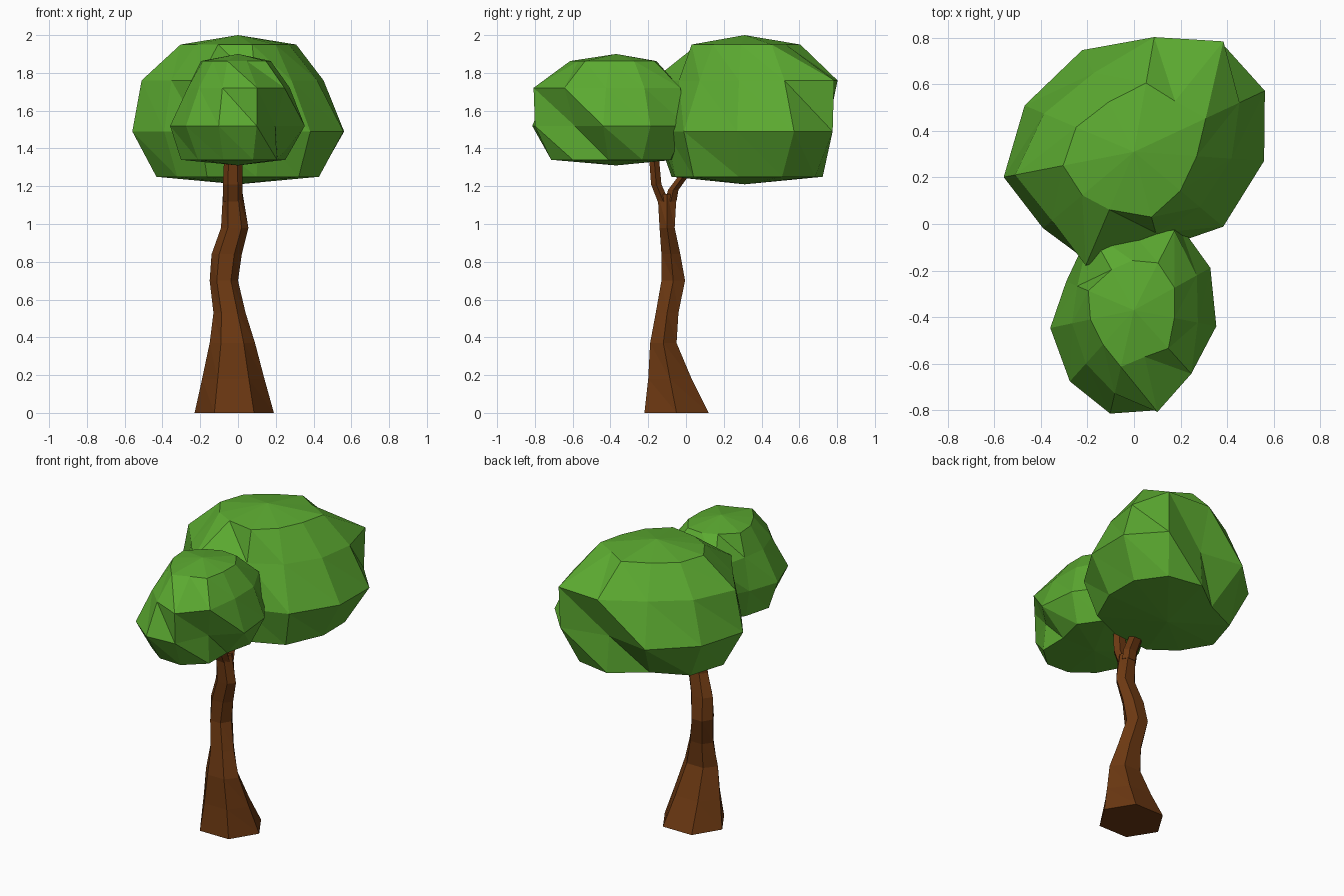
import bpy
import bmesh
from math import cos, sin, radians

default_cube = bpy.data.objects.get("Cube")
if default_cube:
    bpy.data.objects.remove(default_cube, do_unlink=True)


def make_material(name, colour):
    material = bpy.data.materials.new(name)
    material.use_nodes = True
    material.diffuse_color = (*colour, 1)
    shader = material.node_tree.nodes["Principled BSDF"]
    shader.inputs["Base Color"].default_value = (*colour, 1)
    shader.inputs["Roughness"].default_value = 0.9
    return material


leaf_green = make_material("leaf green", (0.105, 0.40, 0.03))
bark_brown = make_material("bark brown", (0.15, 0.04, 0.006))


def skin_rings(name, rings, material, bottom=None, top=None):
    """Join a stack of point rings with triangles; close the ends with a fan or a cap."""
    bm = bmesh.new()
    loops = [[bm.verts.new(point) for point in ring] for ring in rings]
    count = len(loops[0])
    for lower, upper in zip(loops, loops[1:]):
        for i in range(count):
            j = (i + 1) % count
            bm.faces.new((lower[i], lower[j], upper[i]))
            bm.faces.new((lower[j], upper[j], upper[i]))
    for loop, tip in ((loops[0], bottom), (loops[-1], top)):
        if tip is None:
            bm.faces.new(loop)
        else:
            apex = bm.verts.new(tip)
            for i in range(count):
                bm.faces.new((loop[i], loop[(i + 1) % count], apex))
    bmesh.ops.recalc_face_normals(bm, faces=bm.faces)
    mesh = bpy.data.meshes.new(name)
    bm.to_mesh(mesh)
    bm.free()
    mesh.materials.append(material)
    part = bpy.data.objects.new(name, mesh)
    bpy.context.collection.objects.link(part)
    return part


# Shared leaf mass: height above its underside, then a radius (percent) per angle
CROWN_ANGLES = (-4, 25, 51, 80, 117, 157, 191, 220, 247, 285, 320)
CROWN_LAYERS = [
    (.04, (43, 47, 48, 42, 29, 39, 44, 42, 42, 38, 42)),
    (.28, (56, 62, 60, 40, 49, 51, 57, 51, 51, 43, 50)),
    (.55, (42, 50, 61, 50, 38, 42, 52, 46, 53, 36, 37)),
    (.74, (27, 34, 28, 30, 24, 27, 31, 29, 27, 29, 26))]
CROWN_HEIGHT = .79


def crown(name, centre_y, bottom_z, turn, width, height):
    """Place the faceted leaf mass, turned and scaled."""
    rings = []
    for level, radii in CROWN_LAYERS:
        rings.append([(width * r / 100 * cos(radians(a + turn)),
                       centre_y + width * r / 100 * sin(radians(a + turn)),
                       bottom_z + height * level)
                      for a, r in zip(CROWN_ANGLES, radii)])
    return skin_rings(name, rings, leaf_green, bottom=(0, centre_y, bottom_z),
                      top=(0, centre_y, bottom_z + height * CROWN_HEIGHT))


def limb(name, sections):
    """Six-sided limb through sections given as height, x range and y range."""
    rings = []
    for height, left, right, front, back in sections:
        centre_x, centre_y = (left + right) / 2, (front + back) / 2
        radius_x, radius_y = (right - left) / 2, (back - front) / 2 / sin(radians(60))
        rings.append([(centre_x + radius_x * cos(radians(a)),
                       centre_y + radius_y * sin(radians(a)), height)
                      for a in range(0, 360, 60)])
    return skin_rings(name, rings, bark_brown)


# Large rear crown and its smaller, turned copy in front
crown("large_crown", centre_y=.31, bottom_z=1.21, turn=0, width=1, height=1)
crown("small_crown", centre_y=-.37, bottom_z=1.31, turn=-128, width=.735, height=.747)

# Crooked trunk with a flared foot
limb("trunk", [(0, -.23, .19, -.22, .12),
               (.18, -.19, .14, -.2, .03),
               (.37, -.15, .09, -.19, -.05),
               (.53, -.13, .04, -.16, -.04),
               (.7, -.15, 0, -.13, -.005),
               (.84, -.14, .02, -.13, -.03),
               (.98, -.09, .055, -.14, -.06),
               (1.16, -.08, .025, -.15, -.05)])

# Forked branches reaching into the crowns
limb("front_branch", [(1.12, -.08, .025, -.15, -.09),
                      (1.21, -.08, .025, -.185, -.13),
                      (1.42, -.07, .02, -.2, -.15)])
limb("rear_branch", [(1.12, -.08, .025, -.11, -.05),
                     (1.18, -.08, .025, -.095, -.04),
                     (1.32, -.07, .02, .01, .06)])
